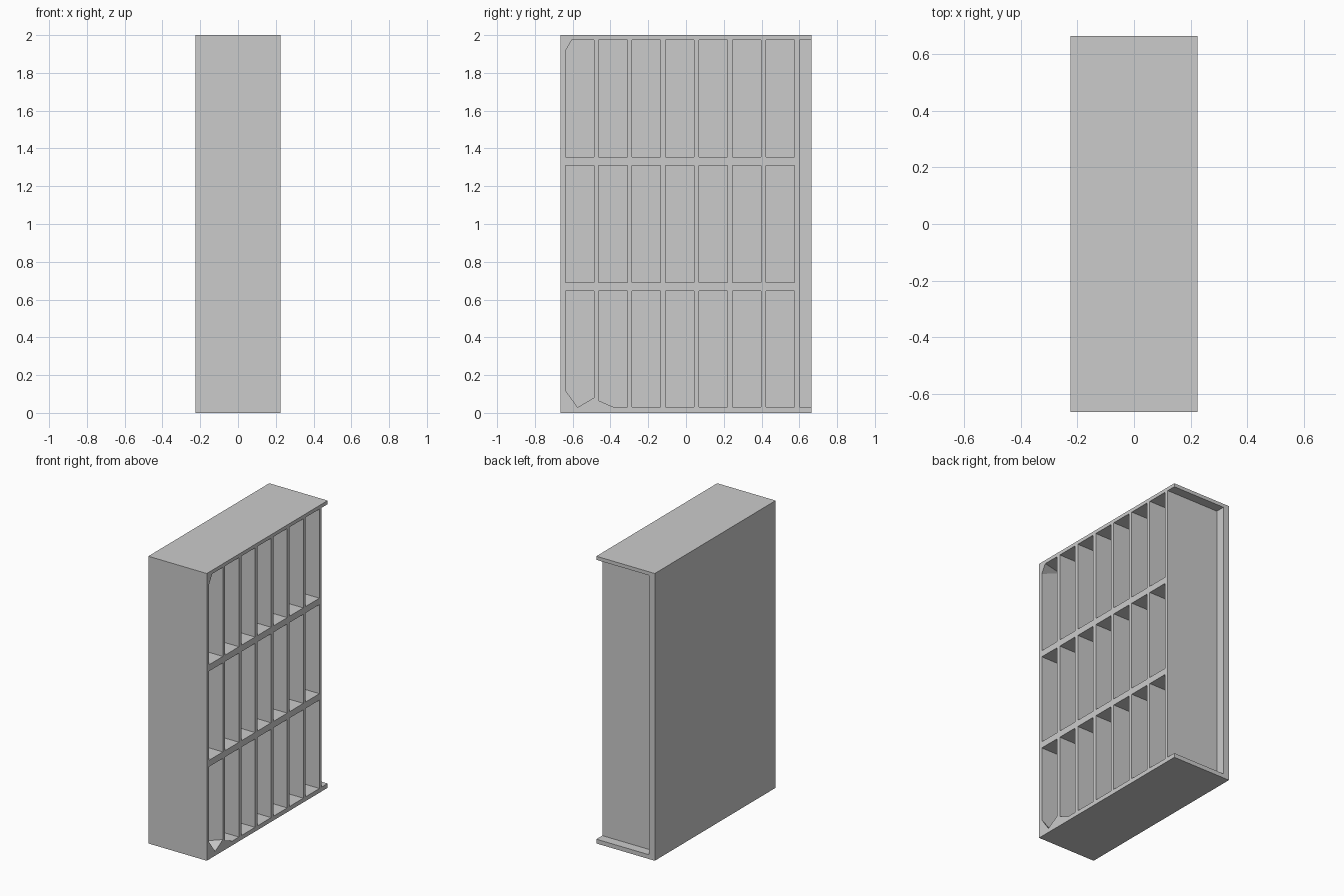
import bpy

if "Cube" in bpy.data.objects:
    bpy.data.objects.remove(bpy.data.objects["Cube"])

X0, X1 = -0.225, 0.225      # back and open side
Y0, Y1 = -0.665, 0.665
BACK = X0 + 0.045           # inner face of the back panel
BOARD = 0.026               # upright thickness
Z_LOW, Z_HIGH = 0.03, 1.975  # inside of the base and the top
END = 0.60                  # outer face of the recessed end wall


def mesh_object(name, verts, faces):
    mesh = bpy.data.meshes.new(name)
    mesh.from_pydata(verts, [], faces)
    mesh.update()
    obj = bpy.data.objects.new(name, mesh)
    bpy.context.collection.objects.link(obj)
    return obj


def box(name, x, y, z):
    verts = [(a, b, c) for a in x for b in y for c in z]
    faces = [(0, 1, 3, 2), (4, 6, 7, 5), (0, 4, 5, 1),
             (2, 3, 7, 6), (0, 2, 6, 4), (1, 5, 7, 3)]
    return mesh_object(name, verts, faces)


def corner_block(name, y, z, dy, dz, depth=0.15):
    """Small tapered web filling a compartment corner at the open side."""
    verts = [(X1, y, z), (X1, y + dy, z), (X1, y, z + dz), (X1 - depth, y, z)]
    faces = [(0, 1, 2), (0, 3, 1), (0, 2, 3), (1, 3, 2)]
    if dy * dz < 0:
        faces = [f[::-1] for f in faces]
    return mesh_object(name, verts, faces)


# Outer case
box("back_panel", (X0, BACK), (Y0, Y1), (0, 2))
box("base", (BACK, X1), (Y0, Y1), (0, Z_LOW))
box("top", (BACK, X1), (Y0, Y1), (Z_HIGH, 2))
box("outer_side_wall", (BACK, X1), (Y0, Y0 + BOARD), (Z_LOW, Z_HIGH))
box("recessed_side_wall", (BACK, X1), (END - BOARD, END), (Z_LOW, Z_HIGH))

# Two thick shelves between the side walls
inner = (Y0 + BOARD, END - BOARD)
shelves = [(0.645, 0.69), (1.31, 1.355)]
for i, z in enumerate(shelves):
    box(f"shelf_{i + 1}", (BACK, X1), inner, z)

# Six dividers in each of the three rows
rows = [(Z_LOW, 0.645), (0.69, 1.31), (1.355, Z_HIGH)]
pitch = (END - BOARD - Y0) / 7
for r, z in enumerate(rows):
    for i in range(1, 7):
        y = Y0 + i * pitch
        box(f"divider_{r + 1}_{i}", (BACK, X1), (y, y + BOARD), z)

# Webs in the corners of the end compartments
left, right = inner[0], Y0 + pitch
corner_block("lower_outer_web", left, Z_LOW, 0.065, 0.09)
corner_block("lower_inner_web", right, Z_LOW, -0.085, 0.05)
corner_block("upper_outer_web", left, Z_HIGH, 0.035, -0.06)
corner_block("second_lower_web", right + BOARD, Z_LOW, 0.08, 0.035)
